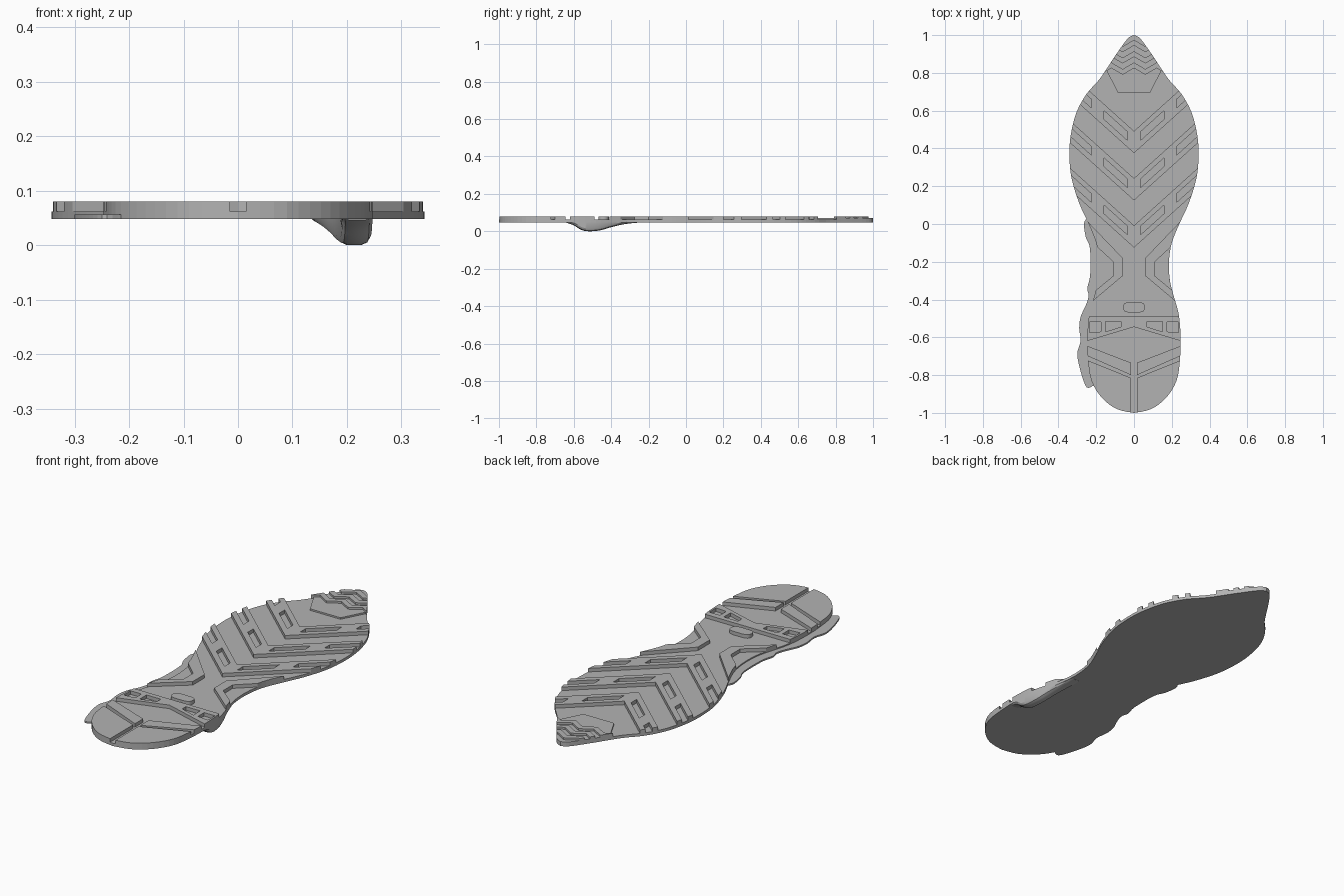
import bpy, bmesh

cube = bpy.data.objects.get("Cube")
if cube:
    bpy.data.objects.remove(cube, do_unlink=True)

BOTTOM, DECK, TOP = 0.048, 0.062, 0.08

grey = bpy.data.materials.new("rubber_grey")
grey.use_nodes = True
COLOUR = (0.45, 0.45, 0.45, 1)
grey.diffuse_color = COLOUR
grey.node_tree.nodes["Principled BSDF"].inputs["Base Color"].default_value = COLOUR


def finish(name, bm):
    bmesh.ops.recalc_face_normals(bm, faces=bm.faces)
    mesh = bpy.data.meshes.new(name)
    bm.to_mesh(mesh)
    bm.free()
    mesh.materials.append(grey)
    obj = bpy.data.objects.new(name, mesh)
    bpy.context.collection.objects.link(obj)
    return obj


def prisms(name, polygons, z0, z1):
    """Extrude flat polygons between two heights."""
    bm = bmesh.new()
    for poly in polygons:
        face = bm.faces.new([bm.verts.new((x, y, z0)) for x, y in poly])
        ext = bmesh.ops.extrude_face_region(bm, geom=[face])
        for v in ext["geom"]:
            if isinstance(v, bmesh.types.BMVert):
                v.co.z = z1
    return finish(name, bm)


def boolean(obj, cutter, operation):
    mod = obj.modifiers.new(operation.lower(), 'BOOLEAN')
    mod.object, mod.operation, mod.solver = cutter, operation, 'EXACT'
    cutter.hide_render = True
    cutter.hide_viewport = True
    cutter.display_type = 'WIRE'


def curve_through(pts, steps=4):
    """Catmull-Rom curve through open points."""
    ext = [pts[0]] + pts + [pts[-1]]
    out = []
    for a, b, c, d in zip(ext, ext[1:], ext[2:], ext[3:]):
        for i in range(steps):
            t = i / steps
            out.append(tuple(0.5 * (2 * q + (r - p) * t + (2 * p - 5 * q + 4 * r - s) * t * t
                                    + (3 * q - p - 3 * r + s) * t ** 3)
                             for p, q, r, s in zip(a, b, c, d)))
    return out + [pts[-1]]


def mirrored(polys):
    return polys + [[(-x, y) for x, y in reversed(p)] for p in polys]


# Sole outline, one half mirrored
half = curve_through([(0, 1), (.035, .98), (.10, .89), (.18, .77), (.25, .69), (.305, .59),
                      (.335, .47), (.342, .36), (.33, .24), (.29, .11), (.24, 0), (.2, -.1),
                      (.185, -.2), (.19, -.3), (.21, -.38), (.237, -.48), (.247, -.6),
                      (.243, -.72), (.225, -.83), (.17, -.92), (.09, -.98), (0, -1)])
outline = half + [(-x, y) for x, y in reversed(half[1:-1])]
prisms("sole_plate", [outline], BOTTOM, DECK)

# Wavy lip along the right edge
wave = curve_through([(-.25, .03), (-.265, 0), (-.255, -.07), (-.233, -.13), (-.232, -.27),
                      (-.247, -.34), (-.24, -.38), (-.255, -.43), (-.282, -.49), (-.29, -.55),
                      (-.283, -.62), (-.3, -.69), (-.28, -.79), (-.25, -.865), (-.215, -.855)])
prisms("wavy_lip", [wave + [(-.15, -.8), (-.13, -.1)]], BOTTOM, 0.056)

# Cutter that trims every tread block to the outline
trim = prisms("outline_trim", [outline], 0, 0.2)


def tread(name, polys, z1=TOP, slots=None):
    obj = prisms(name, polys, DECK, z1)
    boolean(obj, trim, 'INTERSECT')
    if slots:
        cutter = prisms(name + "_slot_cutter", slots, DECK - 0.01, TOP + 0.02)
        boolean(obj, cutter, 'DIFFERENCE')


# Forefoot chevrons with slots
SLOPE = 0.9


def arm(x0, x1, y, h):
    return [(x0, y + x0 * SLOPE), (x1, y + x1 * SLOPE),
            (x1, y + h + x1 * SLOPE), (x0, y + h + x0 * SLOPE)]


for i, name in enumerate(("front", "middle", "rear")):
    y = 0.375 - 0.25 * i
    wide = 0.4 * SLOPE
    chevron = [(-.4, y + wide), (0, y), (.4, y + wide),
               (.4, y + .117 + wide), (0, y + .117), (-.4, y + .117 + wide)]
    slots = mirrored([arm(.035, .16, y + .037, .045), arm(.225, .45, y + .037, .045)])
    tread(name + "_chevron", [chevron], slots=slots)

# Toe pad with zigzag ridges
tread("toe_pad", [[(-.085, .695), (.085, .695), (.16, .84), (.16, 1.1), (-.16, 1.1),
                   (-.16, .84)]], 0.07)


def zigzag(y, h):
    xs = [-.18 + .06 * k for k in range(7)]
    low = [(x, y + (.035 if k % 2 else 0)) for k, x in enumerate(xs)]
    return low + [(x, v + h) for x, v in reversed(low)]


tread("toe_zigzags", [zigzag(.79, .03), zigzag(.85, .03), zigzag(.91, .03)])

# Arch brackets
tread("arch_brackets", mirrored([[(.3, .07), (.06, -.18), (.06, -.275), (.25, -.435),
                                  (.25, -.39), (.11, -.275), (.11, -.2), (.3, -.025)]]))

# Oval stud, built from two rounded ends
stud = curve_through([(.025, -.413), (.05, -.42), (.058, -.44), (.05, -.462), (.025, -.469)])
tread("oval_stud", [stud + [(-x, y) for x, y in reversed(stud)]])

# Heel bar with windows
windows = mirrored([[(.07, -.515), (.15, -.515), (.15, -.57), (.07, -.545)],
                    [(.175, -.52), (.235, -.52), (.235, -.575), (.175, -.57)]])
tread("heel_bar", [[(-.3, -.49), (.3, -.49), (.3, -.635), (0, -.545), (-.3, -.635)]],
      slots=windows)

# Heel strakes and heel pads either side of the centre slit
tread("heel_strakes", mirrored([[(.015, -.735), (.3, -.625), (.3, -.675), (.015, -.8)]]))
tread("heel_pads", mirrored([[(.015, -.815), (.3, -.7), (.3, -1.1), (.015, -1.1)]]))

# Raised side support hanging below the left edge
profile = curve_through([(-.64, .046), (-.6, .032), (-.56, .008), (-.52, .0), (-.46, .005),
                         (-.4, .022), (-.33, .038), (-.25, .047)])


def edge_x(y):
    for (xa, ya), (xb, yb) in zip(half, half[1:]):
        if yb <= y <= ya and ya > yb:
            return xa + (xb - xa) * (ya - y) / (ya - yb)
    return 0


bm = bmesh.new()
rings = []
for y, z in profile:
    x, r = edge_x(y), min(0.015, (DECK - z) * 0.4)
    section = [(x - .057, BOTTOM + .005), (x - .055, z + r), (x - .05, z + r * .3),
               (x - .04, z), (x - .017, z), (x - .006, z + r * .3), (x, z + r),
               (x, BOTTOM + .005)]
    rings.append([bm.verts.new((u, y, min(w, BOTTOM + .005))) for u, w in section])
for a, b in zip(rings, rings[1:]):
    for k in range(len(a)):
        n = (k + 1) % len(a)
        bm.faces.new((a[k], a[n], b[n], b[k]))
bm.faces.new(rings[0])
bm.faces.new(rings[-1])
support = finish("side_support", bm)
support.select_set(True)
bpy.context.view_layer.objects.active = support
bpy.ops.object.shade_smooth_by_angle()
